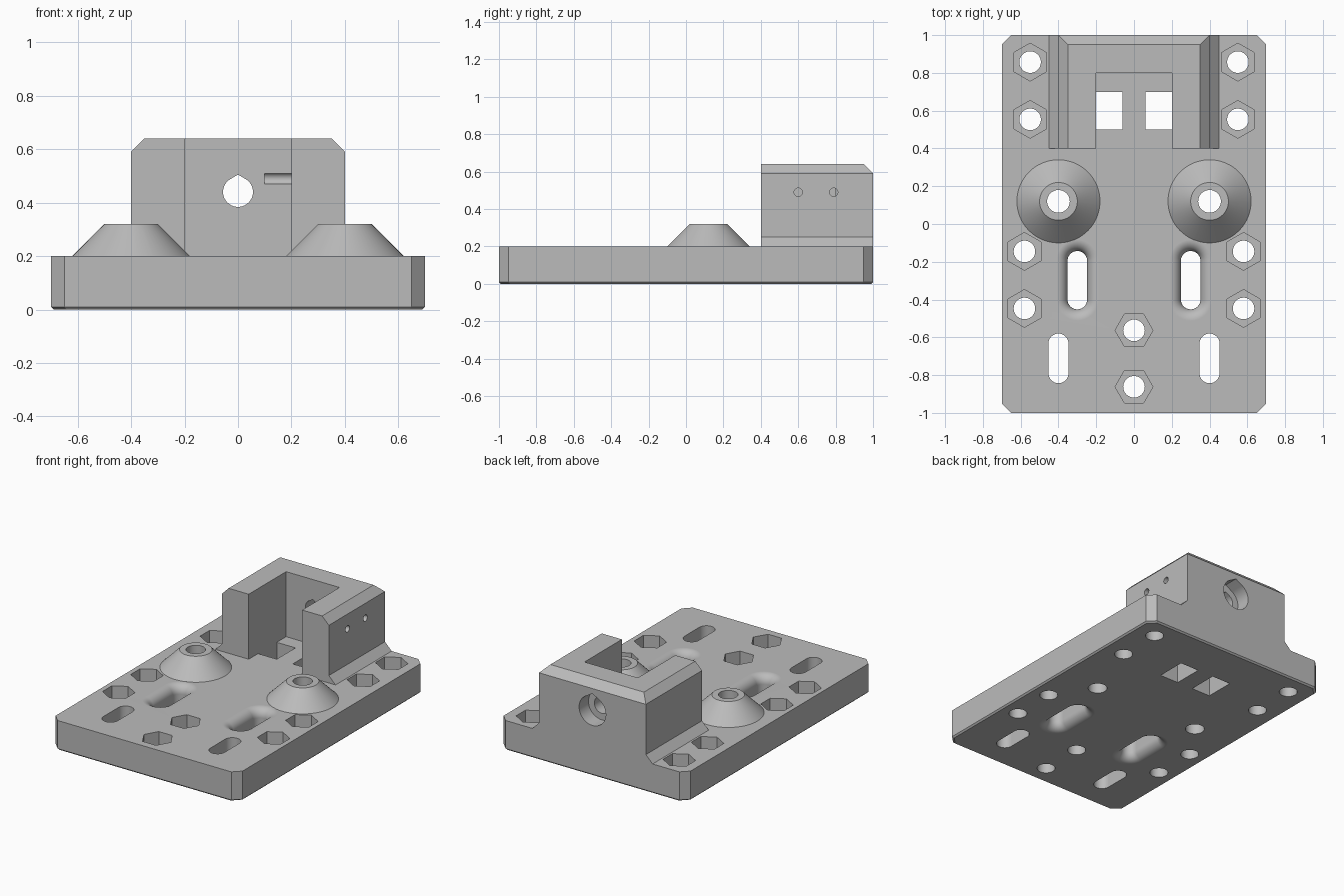
import bpy, bmesh
from math import sin, cos, pi, radians

if "Cube" in bpy.data.objects:
    bpy.data.objects.remove(bpy.data.objects["Cube"])

grey = bpy.data.materials.new("plain_grey")
grey.use_nodes = True
grey.diffuse_color = (0.5, 0.5, 0.5, 1)
grey.node_tree.nodes["Principled BSDF"].inputs["Base Color"].default_value = (0.5, 0.5, 0.5, 1)


def build(name, lofts):
    """One object from several closed lofts, each a list of matching rings."""
    bm = bmesh.new()
    for rings in lofts:
        rows = [[bm.verts.new(p) for p in ring] for ring in rings]
        n = len(rows[0])
        for a, b in zip(rows, rows[1:]):
            for i in range(n):
                j = (i + 1) % n
                bm.faces.new((a[i], a[j], b[j], b[i]))
        bm.faces.new(rows[0][::-1])
        bm.faces.new(rows[-1])
    bmesh.ops.recalc_face_normals(bm, faces=bm.faces)
    mesh = bpy.data.meshes.new(name)
    bm.to_mesh(mesh)
    bm.free()
    mesh.materials.append(grey)
    obj = bpy.data.objects.new(name, mesh)
    bpy.context.collection.objects.link(obj)
    return obj


def combine(obj, other, operation):
    mod = obj.modifiers.new(operation, 'BOOLEAN')
    mod.operation, mod.solver, mod.object = operation, 'EXACT', other
    bpy.context.view_layer.objects.active = obj
    bpy.ops.object.modifier_apply(modifier=mod.name)
    bpy.data.objects.remove(other)


def prism(points, axis, lo, hi):
    """Extrude a 2D profile along axis 0, 1 or 2."""
    def place(p, h):
        q = list(p)
        q.insert(axis, h)
        return q
    return [[place(p, h) for p in points] for h in (lo, hi)]


def box(x0, x1, y0, y1, z0, z1):
    return prism([(x0, y0), (x1, y0), (x1, y1), (x0, y1)], 2, z0, z1)


def circle(x, y, r, n=48, turn=0.0):
    return [(x + r * cos(turn + 2 * pi * i / n), y + r * sin(turn + 2 * pi * i / n))
            for i in range(n)]


def slot(x, y0, y1, r, half=16):
    """Outline with round ends centred on y0 and y1."""
    ends = [(y1, 0), (y0, pi)]
    return [(x + r * cos(t + pi * i / half), y + r * sin(t + pi * i / half))
            for y, t in ends for i in range(half + 1)]


def teardrop(r, z=0.44, n=40):
    """Round bore with a pointed roof for printing."""
    arc = [radians(120 + 300 * i / n) for i in range(n + 1)]
    return [(r * cos(a), z + r * sin(a)) for a in arc] + [(0, z + r / cos(radians(30)))]


def plate_ring(inset, z):
    x, y, c = 0.7 - inset, 1 - inset, 0.05
    half = [(x, c - y), (x, y - c), (x - c, y), (c - x, y)]
    return [(s * a, s * b, z) for s in (1, -1) for a, b in half]


# Base plate with clipped corners and a fine lower chamfer
body = build("mount_body", [[plate_ring(0.01, 0), plate_ring(0, 0.01), plate_ring(0, 0.2)]])

# Upright U-shaped block with flared foot and chamfered top
side = [(0.45, 0.1), (0.45, 0.2), (0.4, 0.25), (0.4, 0.59), (0.35, 0.64)]
profile = side + [(-x, z) for x, z in reversed(side)]
block = build("upright_block", [prism(profile, 1, 0.4, 1)])
combine(block, build("pocket", [box(-0.2, 0.2, 0.3, 0.8, 0, 0.8)]), 'DIFFERENCE')
wedge = [(0.94, 0.65), (1.01, 0.58), (1.01, 0.65)]
combine(block, build("back_chamfer", [prism(wedge, 0, -0.6, 0.6)]), 'DIFFERENCE')
combine(body, block, 'UNION')

# Conical bosses
cone = [(0.25, 0.17), (0.1, 0.32)]
bosses = [[[(x, y, z) for x, y in circle(s * 0.4, 0.12, r, 64)] for r, z in cone]
          for s in (-1, 1)]
combine(body, build("bosses", bosses), 'UNION')

# Screw positions: hexagon nut recesses above, round holes through
screws = [(s * x, y, pi / 2) for s in (-1, 1)
          for x, y in ((0.55, 0.857), (0.55, 0.554), (0.58, -0.145), (0.58, -0.447))]
screws += [(0, -0.563, 0), (0, -0.862, 0)]
recesses = [prism(circle(x, y, 0.1, 6, t), 2, 0.1, 0.3) for x, y, t in screws]
recesses.append(prism(teardrop(0.1), 1, 0.9, 1.1))
combine(body, build("recesses", recesses), 'DIFFERENCE')

holes = [prism(circle(x, y, 0.057), 2, -0.1, 0.4) for x, y, t in screws]
holes += [prism(circle(s * 0.4, 0.12, 0.06), 2, -0.1, 0.5) for s in (-1, 1)]
holes += [prism(slot(s * 0.4, -0.79, -0.633, 0.053), 2, -0.1, 0.4) for s in (-1, 1)]
holes.append(prism(teardrop(0.056), 1, 0.7, 1.1))
# Cross holes in one side wall only
holes += [prism(circle(y, 0.49, 0.022, 24), 0, 0.1, 0.5) for y in (0.6, 0.79)]
# Square openings in the pocket floor
holes += [box(min(s * 0.06, s * 0.2), max(s * 0.06, s * 0.2), 0.5, 0.7, -0.1, 0.3)
          for s in (-1, 1)]
combine(body, build("holes", holes), 'DIFFERENCE')

# Strap slots with rounded lips on both faces
lip, steps = 0.06, 8
upper = [(lip * (1 - cos(a)), 0.2 - lip + lip * sin(a))
         for a in (pi / 2 * i / steps for i in range(steps + 1))]
flare = [(d, 0.2 - z) for d, z in reversed(upper)] + upper
flare = [(lip, -0.05)] + flare + [(lip, 0.25)]
straps = [[[(x, y, z) for x, y in slot(s * 0.3, -0.4, -0.195, 0.052 + d)] for d, z in flare]
          for s in (-1, 1)]
combine(body, build("strap_slots", straps), 'DIFFERENCE')

# Smooth round surfaces, keep flat faces flat
bpy.ops.object.select_all(action='DESELECT')
body.select_set(True)
bpy.context.view_layer.objects.active = body
bpy.ops.object.shade_smooth_by_angle(angle=radians(30))
normals = body.modifiers.new("even_shading", 'WEIGHTED_NORMAL')
normals.keep_sharp = True
